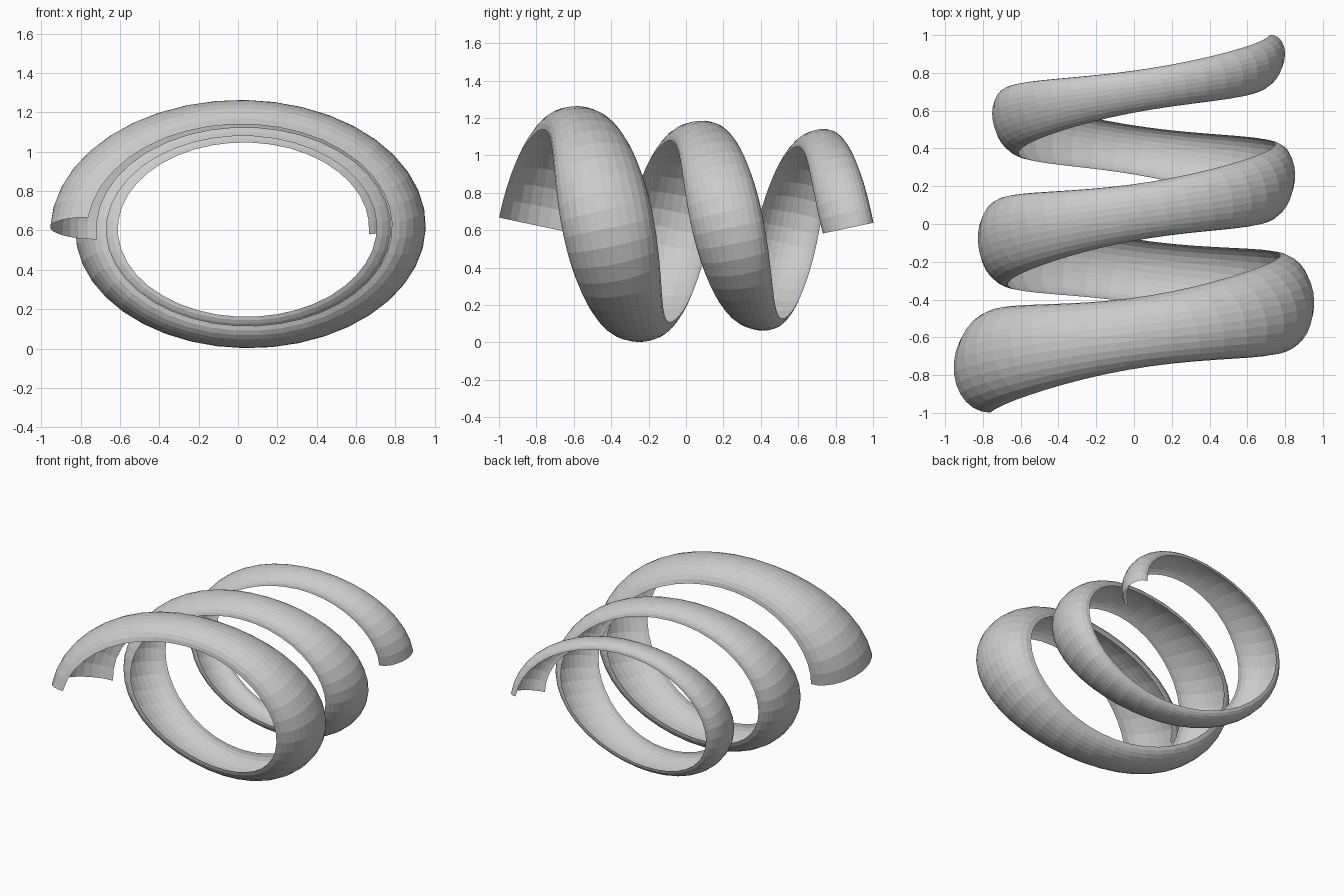
import bpy
import bmesh
import math

if "Cube" in bpy.data.objects:
    bpy.data.objects.remove(bpy.data.objects["Cube"])

TURNS, PITCH = 2.5, 0.64
STEPS, SIDES = 100, 14
CX, CZ, STRETCH = 0.035, 0.611, 1.46   # coil centre and sideways stretch
TILT = math.atan(0.212)                # section stays square to the path


def section_point(t, a):
    """Point on the half-tube section at turn t; a runs 0..pi, front to back."""
    outer = 0.677 - 0.103 * t + 0.0163 * t * t
    front = 0.548 - 0.080 * t + 0.0135 * t * t
    back = 0.517 - 0.019 * t
    # the band is wide at the sides and narrower over the top and bottom
    turn = math.pi - 2 * math.pi * t
    half_width = (0.272 - 0.0535 * t) * math.hypot(math.cos(turn), 0.71 * math.sin(turn))
    s = -math.cos(a)
    edge = front + (back - front) * (s + 1) / 2
    r = edge + (outer - (front + back) / 2) * math.sin(a)
    side = half_width * s
    turn += side * math.sin(TILT) / r
    return (CX + STRETCH * r * math.cos(turn),
            -0.733 + PITCH * t + side * math.cos(TILT),
            CZ + r * math.sin(turn))


# tapering coil: an open half-tube swept along a shrinking helix
bm = bmesh.new()
rows = [[bm.verts.new(section_point(TURNS * i / STEPS, math.pi * j / SIDES))
         for j in range(SIDES + 1)] for i in range(STEPS + 1)]
for p, q in zip(rows, rows[1:]):
    for j in range(SIDES):
        bm.faces.new((p[j], p[j + 1], q[j + 1], q[j]))

# outward normals
bm.normal_update()
f = bm.faces[:][SIDES // 2]
c = f.calc_center_median()
if f.normal.x * (c.x - CX) + f.normal.z * (c.z - CZ) < 0:
    bmesh.ops.reverse_faces(bm, faces=bm.faces[:])

mesh = bpy.data.meshes.new("spiral_ribbon")
bm.to_mesh(mesh)
bm.free()
bpy.context.collection.objects.link(bpy.data.objects.new("spiral_ribbon", mesh))
